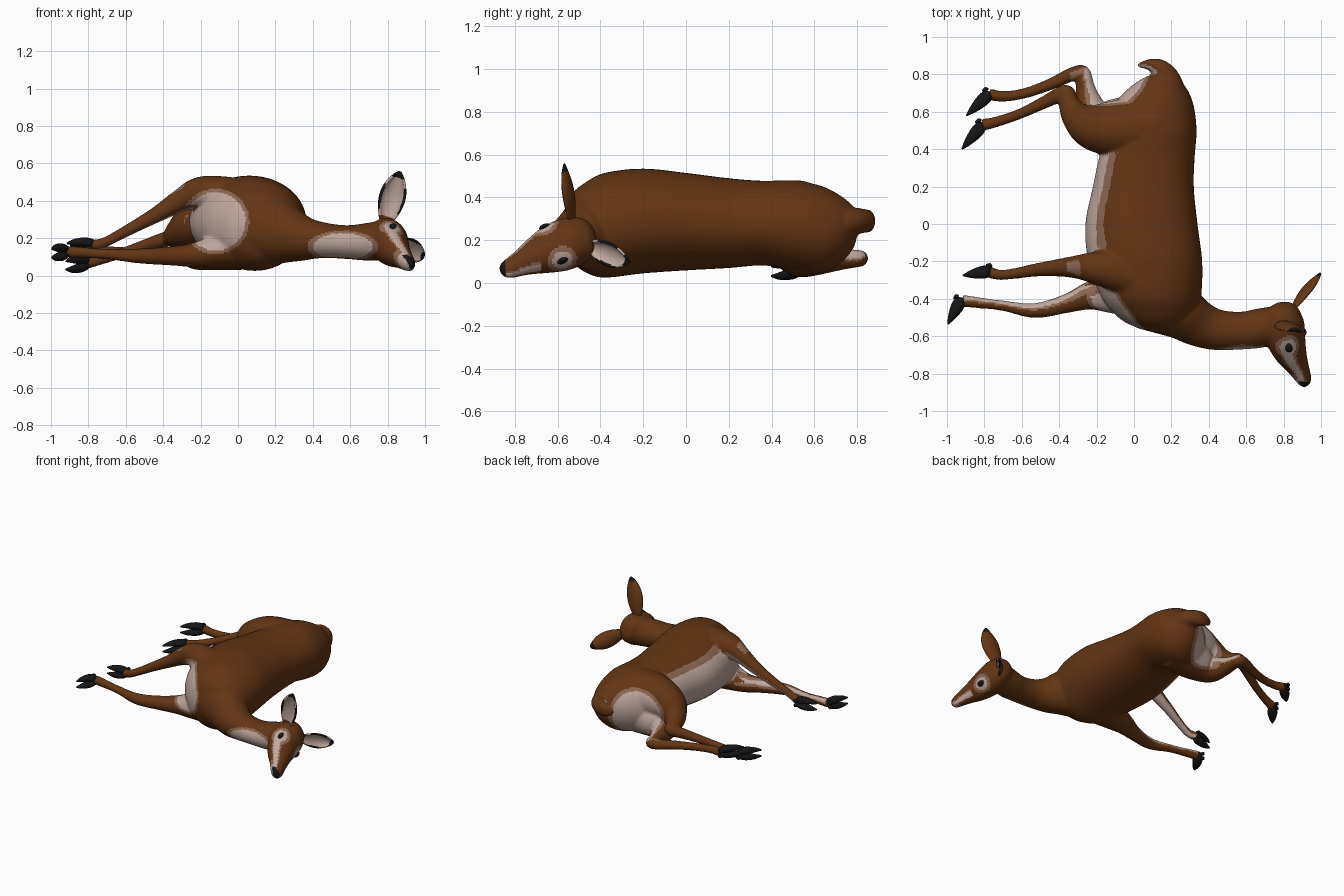
import bpy, bmesh, math
from mathutils import Vector as V

if "Cube" in bpy.data.objects:
    bpy.data.objects.remove(bpy.data.objects["Cube"])


def material(name, rgb):
    m = bpy.data.materials.new(name)
    m.diffuse_color = (*rgb, 1)
    m.use_nodes = True
    m.node_tree.nodes["Principled BSDF"].inputs["Base Color"].default_value = m.diffuse_color
    return m


MATS = [material("brown coat", (.125, .036, .007)),
        material("pale fur", (.52, .39, .34)),
        material("tan fur edge", (.26, .135, .085)),
        material("black", (.008, .008, .009))]
BROWN, PALE, TAN, BLACK = range(4)


def catmull(a, b, c, d, t):
    return [.5 * (2 * q + (r - p) * t + (2 * p - 5 * q + 4 * r - s) * t * t
                  + (3 * q - p - 3 * r + s) * t ** 3) for p, q, r, s in zip(a, b, c, d)]


def tube(bm, pts, side=V((0, 0, 1)), axis=None, steps=6, n=24):
    """Closed tube; point = x, y, z, radius across, radius along side."""
    pts = [p if len(p) == 5 else (*p, p[3]) for p in pts]
    ext = [pts[0]] + pts + [pts[-1]]
    path = [catmull(*ext[i:i + 4], k / steps) for i in range(len(pts) - 1) for k in range(steps)]
    path.append(pts[-1])
    rings = []
    for i, p in enumerate(path):
        t = axis or (V(path[min(i + 1, len(path) - 1)][:3]) - V(path[max(i - 1, 0)][:3])).normalized()
        a = (side - t * side.dot(t)).normalized()
        b = t.cross(a)
        rings.append([bm.verts.new(V(p[:3]) + b * max(p[3], .003) * math.cos(w) + a * max(p[4], .003) * math.sin(w))
                      for w in (2 * math.pi * k / n for k in range(n))])
    for r, s in zip(rings, rings[1:]):
        for k in range(n):
            bm.faces.new((r[k], r[(k + 1) % n], s[(k + 1) % n], s[k]))
    bm.faces.new(rings[0][::-1])
    bm.faces.new(rings[-1])


def finish(name, bm, rule, modify=None):
    """Turn a bmesh into an object, bake its modifiers, colour faces by rule."""
    bmesh.ops.recalc_face_normals(bm, faces=bm.faces)
    me = bpy.data.meshes.new(name)
    bm.to_mesh(me)
    bm.free()
    ob = bpy.data.objects.new(name, me)
    bpy.context.collection.objects.link(ob)
    if modify:
        modify(ob)
        ev = ob.evaluated_get(bpy.context.evaluated_depsgraph_get())
        new = bpy.data.meshes.new_from_object(ev)
        ob.modifiers.clear()
        ob.data = new
    ob.data.materials.clear()
    for m in MATS:
        ob.data.materials.append(m)
    if ob.data.polygons:
        ob.data.update()
    for p in ob.data.polygons:
        p.use_smooth = True
    cols = rule(ob)
    for p, c in zip(ob.data.polygons, cols):
        p.material_index = c
    return ob


# Head frame: forward, sideways, up (the head is rolled onto its cheek)
F = V((.2, -.9, -.33)).normalized()
L = V((-.4, -.4, .82))
L = (L - F * L.dot(F)).normalized()
U = V((.87, .03, .44))
EYES = [V((.825, -.66, .26)), V((.91, -.575, .10))]

bm = bmesh.new()
# torso, lying on its side
tube(bm, [(.12, -.56, .26, .07, .08), (.12, -.53, .26, .16, .16), (.11, -.47, .26, .225, .21),
          (.09, -.38, .27, .27, .245), (.06, -.2, .29, .305, .245), (.04, 0, .287, .3, .228),
          (.05, .2, .28, .27, .21), (.07, .36, .28, .255, .198), (.1, .5, .27, .235, .21),
          (.105, .63, .25, .215, .205), (.125, .72, .25, .16, .16), (.14, .78, .26, .09, .1),
          (.15, .80, .27, .04, .05)], axis=V((0, 1, 0)), n=40)
# neck
tube(bm, [(.08, -.4, .26, .17, .2), (.24, -.47, .225, .145, .165), (.34, -.53, .2, .125, .125),
          (.44, -.565, .19, .11, .098), (.57, -.57, .18, .101, .09), (.68, -.555, .18, .105, .1),
          (.8, -.52, .19, .09, .11)])
# head
tube(bm, [(.80, -.42, .21, .03, .04), (.80, -.45, .205, .075, .09), (.80, -.52, .195, .105, .118),
          (.81, -.60, .168, .103, .122), (.835, -.68, .135, .088, .098), (.875, -.76, .098, .06, .066),
          (.905, -.82, .07, .043, .05), (.918, -.85, .058, .032, .038), (.925, -.865, .052, .012, .015)],
     side=L)
# upper and lower front legs
tube(bm, [(.1, -.3, .36, .15), (-.05, -.26, .42, .12, .11), (-.2, -.235, .445, .09, .085), (-.31, -.23, .4, .062),
          (-.42, -.235, .335, .045), (-.52, -.245, .28, .036), (-.64, -.265, .215, .029),
          (-.72, -.272, .175, .028), (-.78, -.255, .16, .032)])
tube(bm, [(.05, -.36, .17, .15, .14), (-.12, -.37, .13, .11, .09), (-.24, -.385, .11, .075, .065),
          (-.36, -.425, .105, .051), (-.53, -.463, .105, .04), (-.7, -.437, .115, .028),
          (-.84, -.42, .124, .03), (-.92, -.41, .128, .033)])
# upper and lower hind legs
tube(bm, [(.12, .52, .31, .17), (-.08, .51, .32, .155), (-.22, .52, .285, .125), (-.305, .575, .235, .085),
          (-.345, .64, .21, .058), (-.36, .7, .2, .045), (-.41, .685, .188, .04), (-.5, .64, .16, .033),
          (-.62, .585, .12, .028), (-.74, .545, .085, .029), (-.81, .53, .068, .033)])
tube(bm, [(.12, .55, .19, .15), (-.06, .54, .165, .14), (-.2, .57, .125, .1), (-.245, .66, .115, .07),
          (-.262, .74, .113, .05), (-.275, .81, .115, .04), (-.34, .797, .116, .037), (-.44, .75, .12, .032),
          (-.58, .7, .124, .028), (-.7, .682, .13, .029), (-.775, .695, .135, .032)])
# tail
tube(bm, [(.2, .73, .28, .07), (.175, .79, .29, .062), (.13, .835, .29, .05, .056), (.08, .852, .288, .03, .05),
          (.02, .848, .283, .01, .02)])


def coat_score(c, n):
    """Positive where the fur is pale."""
    x, y, z = c
    s = [-1]
    if x < .05 and -.42 < y < .42:                       # belly
        s.append(min(-n.x - .55, (.42 - y) * 4, (x + .36) * 4))
    if y < -.28 and x < .12:                             # chest
        e = 1 - math.hypot((x + .12) / .18, (z - .29) / .175)
        s.append(min(e * 1.5, -n.y + .1))
    if y > .55 and x < .2:                               # rump and inner hind legs
        e = 1 - math.hypot((x + .06) / .21, (y - .69) / .17, (z - .23) / .19)
        s.append(min(e * 1.3, n.y * .75 - n.x * .5 + .05))
    if y > .8 and x > -.05:                              # tail underside
        s.append(-n.x * .6 - n.y * .8 - .3)
    if -1 < x < -.2 and y < -.12:                        # inner front legs
        if y > -.33 and z > .14:
            s.append(n.y * .4 - n.z * .85 - .45)
        else:
            s.append(n.y * .65 + n.z * .6 - .62)
    if -.34 < x < -.1 and y > .6 and z < .2:             # inner lower hind leg
        s.append(n.x * .7 + n.z * .6 - .5)
    if .36 < x < .76 and y < -.5:                        # throat
        e = 1 - math.hypot((x - .56) / .19, (z - .155) / .085)
        s.append(min(e, -n.y - .2))
    if x > .7:                                           # face
        for eye in EYES:
            s.append((.07 - (c - eye).length) * 7)
        if y < -.68:
            s.append(min(.5 - abs(n.dot(U) - .4) * 1.4, (abs(n.dot(L)) - .5) * 2))
        s.append((-y - .80) * 6 if n.dot(U) < .4 else -1)
    return max(s)


def coat(ob):
    for i, e in enumerate(EYES):
        EYES[i] = ob.closest_point_on_mesh(e)[1]
    out = []
    for p in ob.data.polygons:
        s = coat_score(p.center, p.normal)
        col = PALE if s > .16 else TAN if s > 0 else BROWN
        if p.center.y < -.842 and p.normal.dot(U) > -.15:    # nose pad
            col = BLACK
        out.append(col)
    return out


def blend(ob):
    r = ob.modifiers.new("merge", 'REMESH')
    r.mode, r.voxel_size, r.use_smooth_shade = 'VOXEL', .01, True
    s = ob.modifiers.new("soften", 'SMOOTH')
    s.factor, s.iterations = .5, 7


finish("body", bm, coat, blend)

# eyes
for i, e in enumerate(EYES):
    bm = bmesh.new()
    bmesh.ops.create_uvsphere(bm, u_segments=20, v_segments=12, radius=.023)
    for v in bm.verts:
        k = v.co.copy()
        v.co = e + F * k.x * 1.15 + U * k.y + L * k.z * .5
    finish(f"eye_{i + 1}", bm, lambda ob: [BLACK] * len(ob.data.polygons))


# cloven hooves with dewclaws
def hoof(name, start, tip):
    bm = bmesh.new()
    start, tip = V(start), V(tip)
    d = tip - start
    for sgn in (-1, 1):
        o = V((0, 0, sgn))
        pts = [(-.03, .008, .018, .016), (.1, .016, .032, .023), (.35, .023, .033, .025),
               (.7, .026, .021, .018), (1, .022, .004, .005)]
        tube(bm, [(*(start + d * t + o * off), rh, rz) for t, off, rh, rz in pts], n=14)
        back = V((d.y, -d.x, 0)).normalized()
        if back.y < 0:
            back = -back
        q = start - d * .1 + back * .022 + o * .018
        tube(bm, [(*q, .004), (*(q + d * .08 + back * .008), .013), (*(q + d * .2 + back * .016), .003)], n=10)
    finish(name, bm, lambda ob: [BLACK] * len(ob.data.polygons))


hoof("front_hoof_upper", (-.77, -.252, .16), (-.915, -.275, .15))
hoof("front_hoof_lower", (-.925, -.405, .128), (-.995, -.535, .12))
hoof("hind_hoof_upper", (-.81, .53, .068), (-.92, .40, .055))
hoof("hind_hoof_lower", (-.775, .695, .135), (-.895, .58, .14))


# cupped leaf-shaped ears
def ear(name, base, tip, facing, width):
    bm = bmesh.new()
    base, ax = V(base), V(tip) - V(base)
    a = ax.normalized()
    f = V(facing)
    f = (f - a * f.dot(a)).normalized()
    side = a.cross(f)
    grid = []
    for i in range(19):
        u = i / 18
        w = width * (.36 * (1 - u) ** 2 + math.sin(math.pi * u ** 1.15) ** .75 * .92) + .002
        grid.append([bm.verts.new(base + ax * u + side * w * math.sin(v * 1.35)
                                  + f * (w * .75 * (1 - math.cos(v * 1.35)) - .02 * math.sin(math.pi * u)))
                     for v in (k / 6 - 1 for k in range(13))])
    for r, s in zip(grid, grid[1:]):
        for k in range(12):
            bm.faces.new((r[k], r[k + 1], s[k + 1], s[k]))

    def rule(ob):
        out = []
        for p in ob.data.polygons:
            c = p.center - base
            u, inner = c.dot(a) / ax.length, p.normal.dot(f) > .25
            rim = abs(c.dot(side)) > width * .82
            out.append(BLACK if u > .88 or (inner and rim) else PALE if inner and u > .12 else BROWN)
        return out

    def thick(ob):
        m = ob.modifiers.new("thickness", 'SOLIDIFY')
        m.thickness, m.offset = .012, 0

    finish(name, bm, rule, thick)


ear("ear_upper", (.79, -.525, .285), (.865, -.57, .555), (-.1, -1, .05), .066)
ear("ear_lower", (.845, -.45, .175), (.995, -.265, .10), (.75, -.6, -.2), .055)
